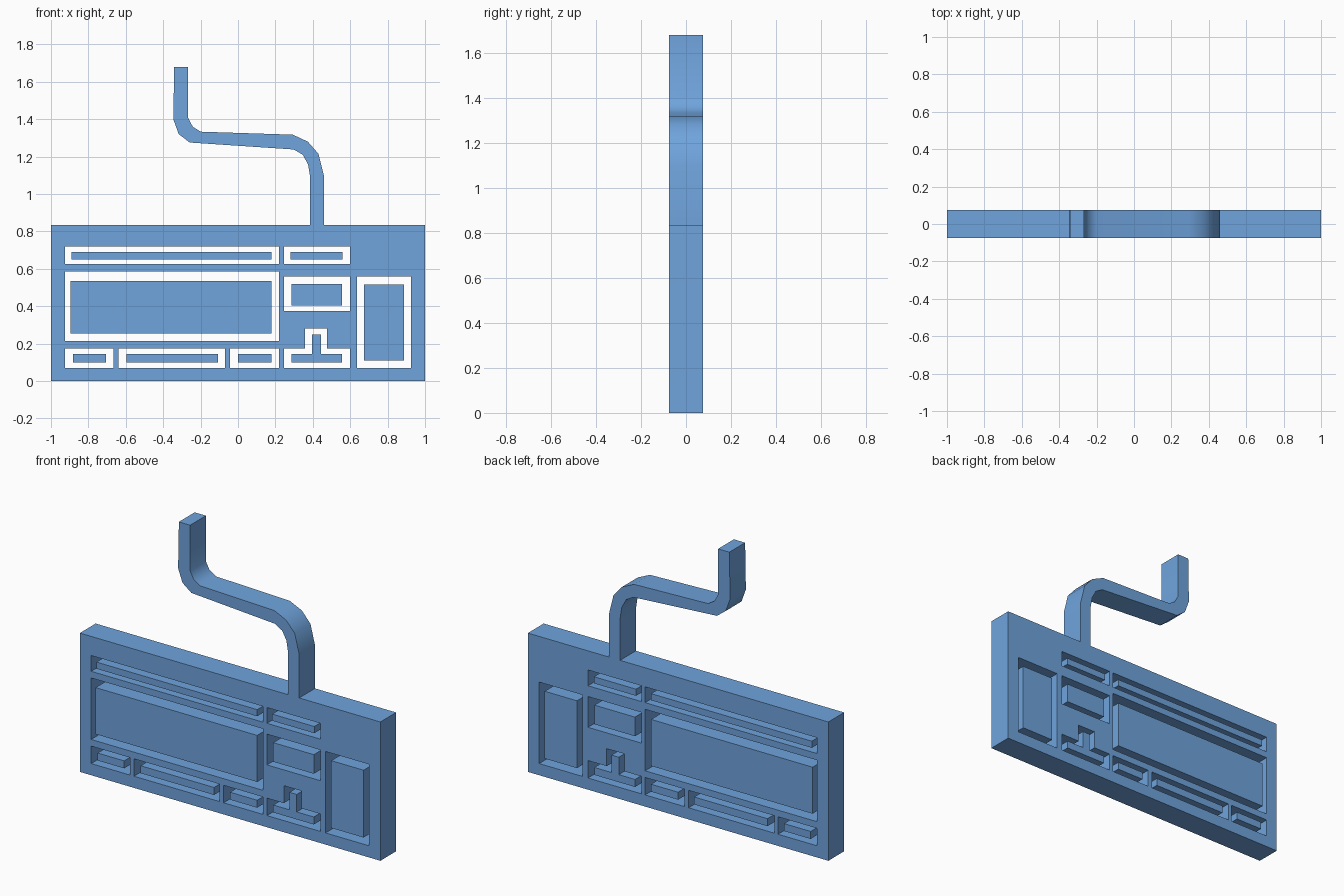
import bpy, bmesh, math

cube = bpy.data.objects.get("Cube")
if cube:
    bpy.data.objects.remove(cube, do_unlink=True)

DEPTH = 0.15

blue = bpy.data.materials.new("soft_blue")
blue.use_nodes = True
blue.diffuse_color = (0.16, 0.37, 0.72, 1)
blue.node_tree.nodes["Principled BSDF"].inputs["Base Color"].default_value = blue.diffuse_color


def rect(x0, x1, z0, z1):
    return [(x0, z0), (x1, z0), (x1, z1), (x0, z1)]


def tee(x0, x1, z0, z1, s0, s1, top):
    """Bar with an upright stem, like the arrow key cluster."""
    return [(x0, z0), (x1, z0), (x1, z1), (s1, z1), (s1, top), (s0, top), (s0, z1), (x0, z1)]


def slab(name, loops):
    """Fill closed outlines (first outer, rest holes) and extrude them through the depth."""
    bm = bmesh.new()
    for loop in loops:
        vs = [bm.verts.new((x, -DEPTH / 2, z)) for x, z in loop]
        for a, b in zip(vs, vs[1:] + vs[:1]):
            bm.edges.new((a, b))
    bmesh.ops.triangle_fill(bm, edges=bm.edges[:], use_beauty=True, normal=(0, -1, 0))
    ext = bmesh.ops.extrude_face_region(bm, geom=bm.faces[:], use_keep_orig=True)
    moved = [g for g in ext["geom"] if isinstance(g, bmesh.types.BMVert)]
    bmesh.ops.translate(bm, verts=moved, vec=(0, DEPTH, 0))
    bmesh.ops.recalc_face_normals(bm, faces=bm.faces[:])
    mesh = bpy.data.meshes.new(name)
    bm.to_mesh(mesh)
    bm.free()
    mesh.materials.append(blue)
    obj = bpy.data.objects.new(name, mesh)
    bpy.context.collection.objects.link(obj)
    bpy.ops.object.select_all(action='DESELECT')
    obj.select_set(True)
    bpy.context.view_layer.objects.active = obj
    bpy.ops.object.shade_smooth_by_angle(angle=math.radians(35))
    return obj


# Each key group: the opening in the panel and the key block inside it
keys = {
    "function_row": (rect(-.925, .22, .625, .72), rect(-.89, .18, .65, .69)),
    "function_keys_right": (rect(.245, .6, .625, .72), rect(.28, .56, .65, .69)),
    "main_keys": (rect(-.925, .22, .215, .585), rect(-.895, .18, .255, .535)),
    "navigation_keys": (rect(.245, .6, .375, .56), rect(.287, .557, .405, .52)),
    "number_pad": (rect(.635, .925, .07, .56), rect(.673, .888, .11, .515)),
    "left_modifiers": (rect(-.925, -.665, .07, .175), rect(-.882, -.705, .1, .145)),
    "space_bar": (rect(-.64, -.07, .07, .175), rect(-.595, -.107, .1, .145)),
    "right_modifiers": (rect(-.043, .22, .07, .175), rect(0, .18, .1, .145)),
    "arrow_keys": (tee(.245, .6, .07, .175, .357, .475, .28),
                   tee(.287, .557, .1, .145, .395, .443, .25)),
}

# Bent cable outline, rising from the panel's top edge and back down to it
cable = [(.46, .835), (.46, 1.095), (.43, 1.215), (.373, 1.28), (.293, 1.317),
         (-.2, 1.333), (-.242, 1.36), (-.266, 1.405), (-.266, 1.68),
         (-.341, 1.68), (-.346, 1.4), (-.317, 1.32), (-.258, 1.275),
         (.298, 1.238), (.346, 1.21), (.375, 1.157), (.386, 1.088), (.386, .835)]

# Panel and cable in one piece, pierced by the key openings
outline = [(-1, 0), (1, 0), (1, .835)] + cable + [(-1, .835)]
slab("keyboard_panel_with_cable", [outline] + [hole for hole, _ in keys.values()])

# Key blocks standing free in the openings
for name, (_, block) in keys.items():
    slab(name, [block])
